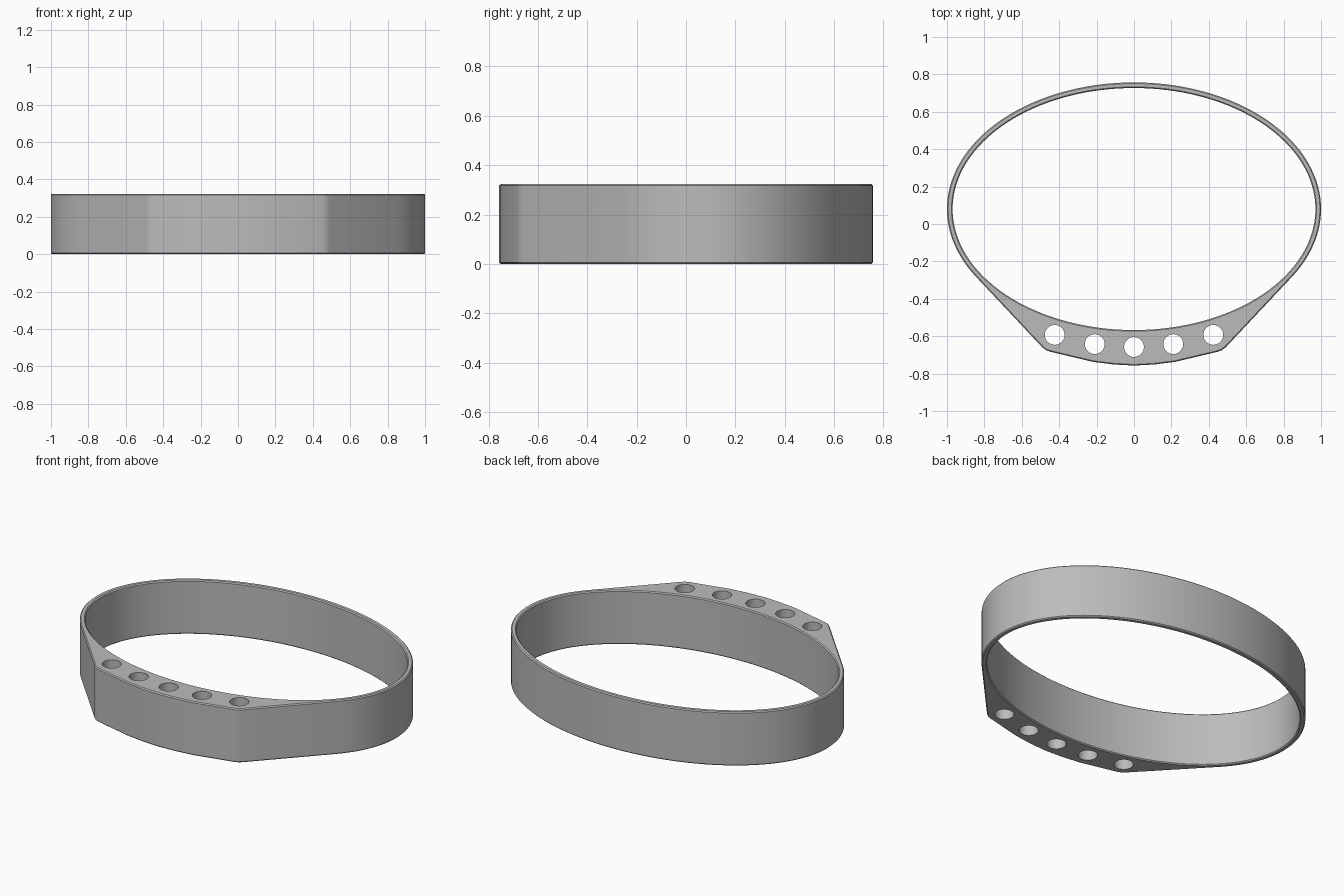
import bpy, bmesh
from math import cos, sin, pi, radians
from mathutils import Vector

cube = bpy.data.objects.get("Cube")
if cube:
    bpy.data.objects.remove(cube)

HEIGHT, CHAMFER, CY = 0.323, 0.006, 0.08


def ellipse(rx, ry, cy, start, end, n, cx=0):
    step = (end - start) / n
    return [Vector((cx + rx * cos(start + i * step), cy + ry * sin(start + i * step), 0))
            for i in range(n)]


def offset(loop, d):
    """Move a counter-clockwise loop inwards by d."""
    out = []
    for i, p in enumerate(loop):
        t = (loop[(i + 1) % len(loop)] - loop[i - 1]).normalized()
        out.append(p + Vector((-t.y, t.x, 0)) * d)
    return out


def add_wall(bm, loop, chamfer, outward):
    """Loft the loop up the height; return bottom and top rim edges."""
    small = offset(loop, chamfer)
    levels = [(small, 0), (loop, CHAMFER), (loop, HEIGHT - CHAMFER), (small, HEIGHT)]
    rings = [[bm.verts.new((p.x, p.y, z)) for p in pts] for pts, z in levels]
    n = len(loop)
    for lower, upper in zip(rings, rings[1:]):
        for i in range(n):
            j = (i + 1) % n
            quad = [lower[i], lower[j], upper[j], upper[i]]
            bm.faces.new(quad if outward else quad[::-1])
    return [[bm.edges.get((r[i], r[(i + 1) % n])) for i in range(n)]
            for r in (rings[0], rings[-1])]


# Outer outline: elliptical band running into the thick front block
a = radians(32)
outline = ellipse(1, 0.677, CY, -a, pi + a, 110)
right_front = [(0, -0.757), (0.11, -0.751), (0.22, -0.737), (0.448, -0.683),
               (0.47, -0.675), (0.49, -0.66)]
left_front = [(-x, y) for x, y in reversed(right_front[1:])]
outline.append(Vector((-cos(a), CY - 0.677 * sin(a), 0)))
outline += [Vector((x, y, 0)) for x, y in left_front + right_front]

# Inner opening and the five through holes
opening = ellipse(0.97, 0.647, CY, 0, 2 * pi, 128)
holes = [ellipse(0.053, 0.053, y, 0, 2 * pi, 32, x)
         for x, y in [(-0.424, -0.593), (-0.21, -0.642), (0, -0.658),
                      (0.21, -0.642), (0.424, -0.593)]]

bm = bmesh.new()
rims = [add_wall(bm, outline, CHAMFER, True), add_wall(bm, opening, -CHAMFER, False)]
rims += [add_wall(bm, h, 0, False) for h in holes]
for level, up in ((0, -1), (1, 1)):
    edges = [e for rim in rims for e in rim[level]]
    bmesh.ops.triangle_fill(bm, edges=edges, use_beauty=True, normal=(0, 0, up))
bmesh.ops.recalc_face_normals(bm, faces=bm.faces)

mesh = bpy.data.meshes.new("oval_band")
bm.to_mesh(mesh)
bm.free()
band = bpy.data.objects.new("oval_band", mesh)
bpy.context.collection.objects.link(band)

# Plain grey material
grey = bpy.data.materials.new("plain_grey")
grey.use_nodes = True
colour = (0.5, 0.5, 0.5, 1)
grey.diffuse_color = colour
grey.node_tree.nodes["Principled BSDF"].inputs["Base Color"].default_value = colour
mesh.materials.append(grey)

bpy.ops.object.select_all(action="DESELECT")
band.select_set(True)
bpy.context.view_layer.objects.active = band
bpy.ops.object.shade_smooth_by_angle(angle=radians(25))
